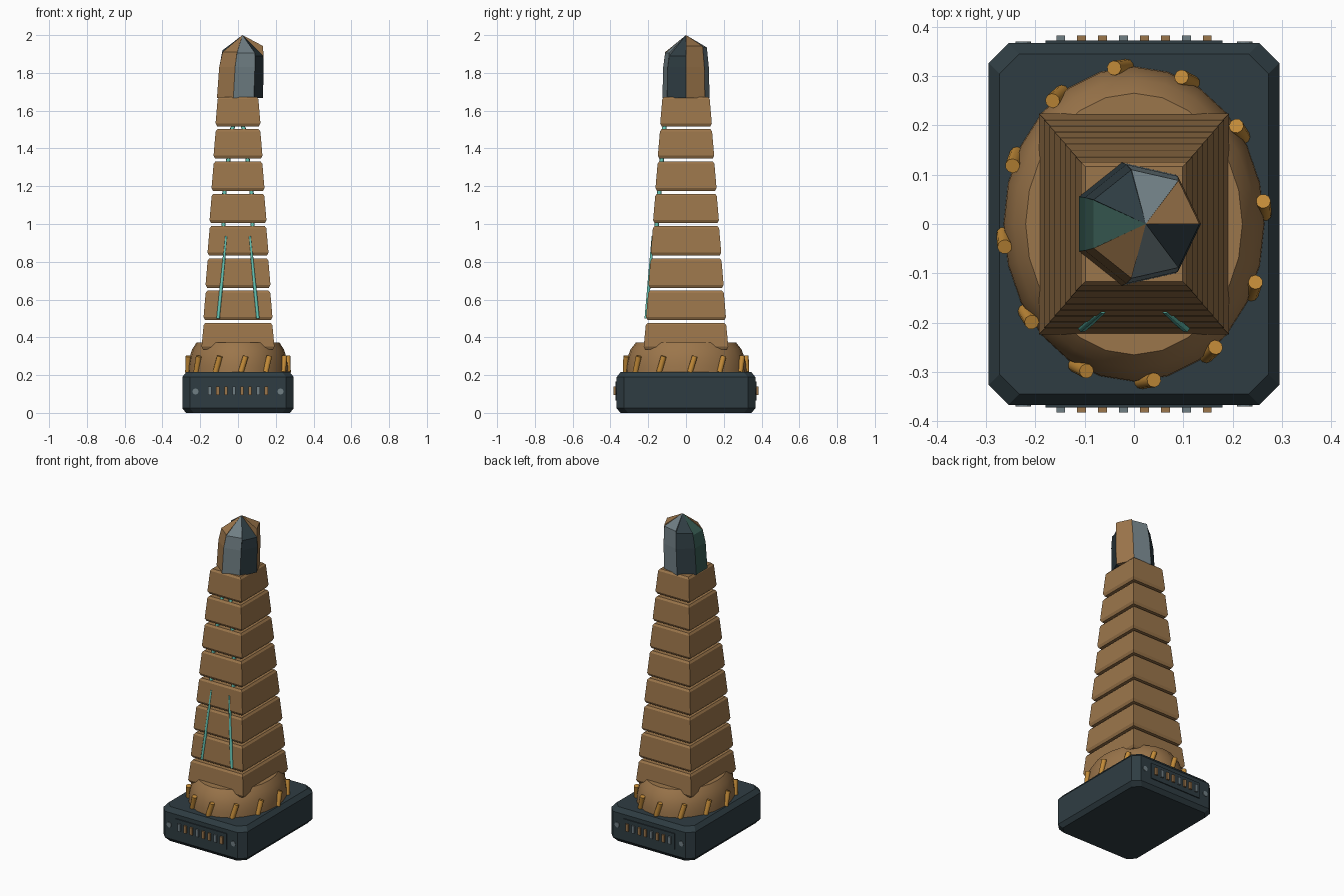
import bpy, bmesh, math
from mathutils import Vector

if "Cube" in bpy.data.objects:
    bpy.data.objects.remove(bpy.data.objects["Cube"])


def material(name, r, g, b):
    m = bpy.data.materials.new(name)
    m.use_nodes = True
    m.diffuse_color = (r, g, b, 1)
    bsdf = next(n for n in m.node_tree.nodes if n.type == 'BSDF_PRINCIPLED')
    bsdf.inputs["Base Color"].default_value = (r, g, b, 1)
    bsdf.inputs["Roughness"].default_value = 0.6
    return m


SAND = material("sandstone brown", 0.33, 0.18, 0.07)
SLATE = material("dark slate", 0.028, 0.046, 0.055)
GREY = material("steel grey", 0.16, 0.21, 0.23)
TEAL = material("glowing teal", 0.13, 0.55, 0.45)
DEEP = material("deep teal", 0.04, 0.11, 0.09)
AMBER = material("amber", 0.55, 0.26, 0.04)


def make(name, bm, mats):
    bmesh.ops.recalc_face_normals(bm, faces=bm.faces)
    me = bpy.data.meshes.new(name)
    bm.to_mesh(me)
    bm.free()
    for m in mats:
        me.materials.append(m)
    ob = bpy.data.objects.new(name, me)
    bpy.context.collection.objects.link(ob)
    return ob


def loft(name, rings, mat):
    """Skin a stack of equal-sized rings and cap both ends."""
    bm = bmesh.new()
    rows = [[bm.verts.new(p) for p in ring] for ring in rings]
    n = len(rows[0])
    for a, b in zip(rows, rows[1:]):
        for i in range(n):
            j = (i + 1) % n
            bm.faces.new((a[i], a[j], b[j], b[i]))
    bm.faces.new(rows[0])
    bm.faces.new(rows[-1])
    return make(name, bm, [mat])


def rect(hx, hy, z):
    return [(sx * hx, sy * hy, z) for sx, sy in ((-1, -1), (1, -1), (1, 1), (-1, 1))]


def cut_rect(hx, hy, z, c):
    return [(hx - c, -hy, z), (hx, c - hy, z), (hx, hy - c, z), (hx - c, hy, z),
            (c - hx, hy, z), (-hx, hy - c, z), (-hx, c - hy, z), (c - hx, -hy, z)]


def box(name, center, size, mat):
    c = Vector(center)
    hx, hy, hz = (s / 2 for s in size)
    return loft(name, [[c + Vector(p) for p in rect(hx, hy, z)] for z in (-hz, hz)], mat)


def rod(name, a, b, radius, sides, mat):
    a, b = Vector(a), Vector(b)
    turn = (b - a).to_track_quat('Z', 'Y')
    ring = [turn @ Vector((radius * math.cos(t), radius * math.sin(t), 0))
            for t in (2 * math.pi * k / sides for k in range(sides))]
    return loft(name, [[p + v for v in ring] for p in (a, b)], mat)


def smooth(ob, angle):
    bpy.ops.object.select_all(action='DESELECT')
    ob.select_set(True)
    bpy.context.view_layer.objects.active = ob
    bpy.ops.object.shade_smooth_by_angle(angle=math.radians(angle))


# Chamfered plinth
loft("plinth", [cut_rect(0.295 - d, 0.367 - d, z, 0.04)
                for d, z in ((0.02, 0), (0, 0.025), (0, 0.19), (0.022, 0.217))], SLATE)

# Vent panels with bars and screws, front and back
for side, label in ((-1, "front"), (1, "back")):
    box(label + "_panel", (0, side * 0.366, 0.115), (0.36, 0.014, 0.1), SLATE)
    for i in range(8):
        x = 0.0425 * (i - 3.5)
        box(f"{label}_bar_{i + 1}", (x, side * 0.374, 0.118), (0.018, 0.018, 0.046),
            SAND if i % 3 else GREY)
    for x in (-0.225, 0.225):
        rod(label + "_screw", (x, side * 0.36, 0.113), (x, side * 0.371, 0.113), 0.016, 12, GREY)

# Oval collar with a flat top
RX, RY = 0.265, 0.32
turns = [2 * math.pi * k / 24 for k in range(24)]
collar = loft("collar", [[(RX * s * math.cos(t), RY * s * math.sin(t), z) for t in turns]
                         for s, z in ((1, 0.21), (0.995, 0.25), (0.97, 0.29),
                                      (0.92, 0.335), (0.83, 0.372))], SAND)
smooth(collar, 40)

# Leaning studs around the collar
for k in range(12):
    t = math.radians(6 + 30 * k)
    spot = Vector((RX * math.cos(t), RY * math.sin(t), 0))
    lean = Vector((-RX * math.sin(t), RY * math.cos(t), 0)).normalized() * 0.013
    stud = rod(f"stud_{k + 1}", spot - lean + Vector((0, 0, 0.215)),
               spot + lean + Vector((0, 0, 0.3)), 0.015, 10, AMBER)
    smooth(stud, 40)

# Eight tapering blocks separated by open gaps
for i in range(8):
    hx, hy = 0.193 - 0.0106 * i, 0.224 - 0.0125 * i
    z = 0.32 + 0.171 * i
    if i == 0:
        z += 0.015
    top = 0.476 + 0.171 * i
    levels = ((0.008, z), (0, z + 0.016), (0.011, top - 0.012), (0.02, top))
    loft(f"tower_block_{i + 1}", [rect(hx - d, hy - d, h) for d, h in levels], SAND)


def vein(name, points, depth):
    cu = bpy.data.curves.new(name, 'CURVE')
    cu.dimensions = '3D'
    cu.bevel_depth = depth
    cu.bevel_resolution = 1
    cu.use_fill_caps = True
    sp = cu.splines.new('POLY')
    sp.points.add(len(points) - 1)
    for p, co in zip(sp.points, points):
        p.co = (*co, 1)
    sp.points[-1].radius = 0.7
    cu.materials.append(TEAL)
    bpy.context.collection.objects.link(bpy.data.objects.new(name, cu))


# Glowing veins on the front, surfacing low and showing in the gaps above
for s, label in ((-1, "right"), (1, "left")):
    vein(label + "_lower_vein", [(s * 0.105, -0.211, 0.5), (s * 0.085, -0.194, 0.7),
                                 (s * 0.063, -0.176, 0.935)], 0.009)
    vein(label + "_upper_vein", [(s * 0.078, -0.158, 0.96), (s * 0.077, -0.155, 1.0),
                                 (s * 0.072, -0.142, 1.165), (s * 0.052, -0.129, 1.335),
                                 (s * 0.03, -0.116, 1.505), (s * 0.02, -0.11, 1.53)], 0.012)

# Seven-sided crystal built from wedges with uneven shoulders
bm = bmesh.new()
shoulders = (1.942, 1.935, 1.92, 1.905, 1.91, 1.905, 1.89)
for k, shoulder in enumerate(shoulders):
    angles = [2 * math.pi * (k + e) / 7 for e in (0, 1)]
    columns = []
    for t in angles:
        columns.append([bm.verts.new((cx + r * math.cos(t), r * math.sin(t), z))
                        for cx, r, z in ((0.004, 0.128, 1.667), (0.012, 0.124, 1.83),
                                         (0.02, 0.113, shoulder))])
    a, b = columns
    apex = bm.verts.new((0.024, 0, 2.0))
    root = bm.verts.new((0.004, 0, 1.667))
    faces = [(a[0], b[0], b[1], a[1]), (a[1], b[1], b[2], a[2]), (a[2], b[2], apex),
             (root, a[0], a[1], a[2], apex), (root, apex, b[2], b[1], b[0]), (root, b[0], a[0])]
    for f in faces:
        bm.faces.new(f).material_index = k % 4
make("crystal", bm, [SAND, GREY, SLATE, DEEP])
